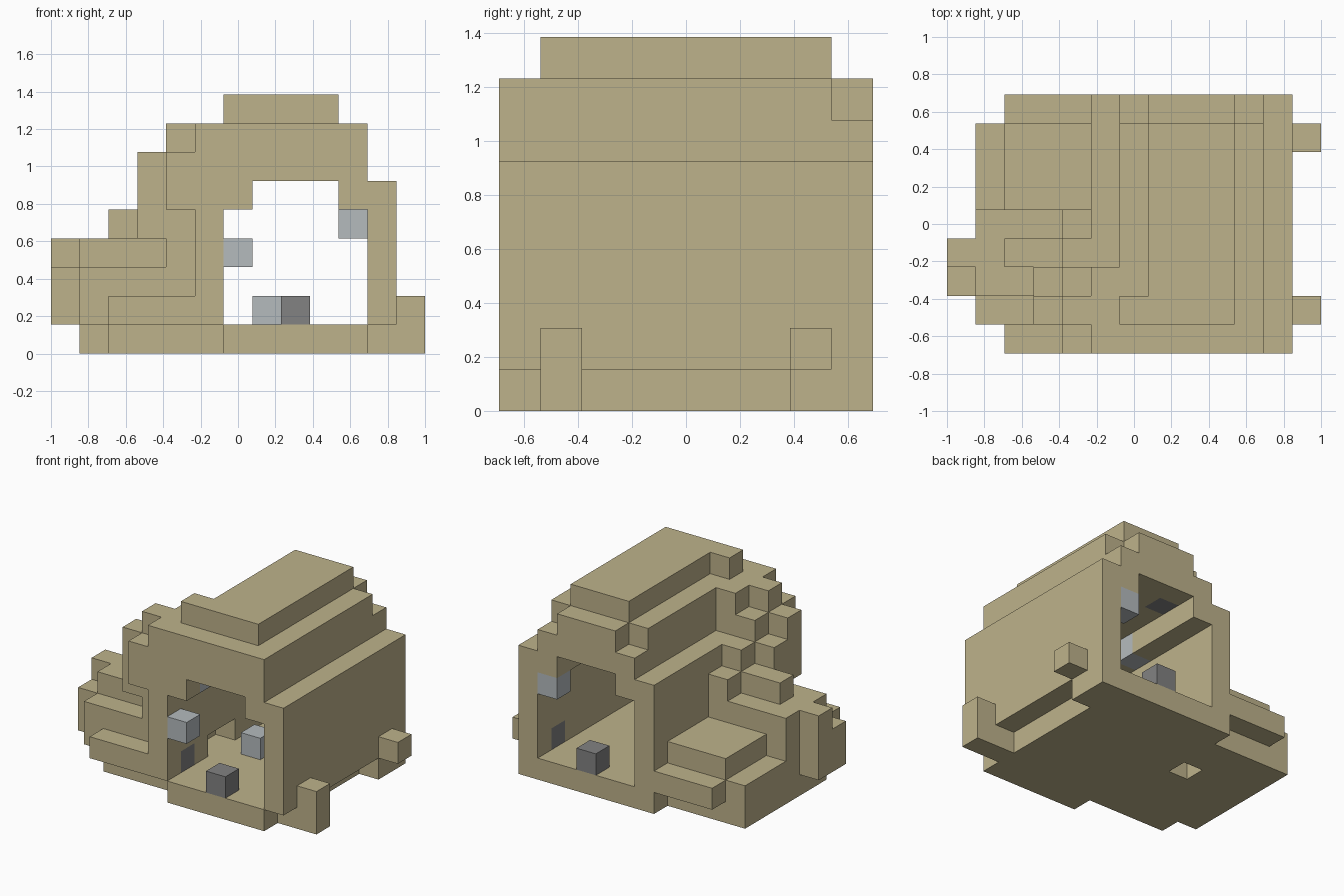
import bpy
import bmesh
from mathutils import Vector

if "Cube" in bpy.data.objects:
    bpy.data.objects.remove(bpy.data.objects["Cube"], do_unlink=True)

UNIT = 2 / 13                       # edge of one block
ORIGIN = Vector((-1, -9 * UNIT / 2, 0))
cells = {}                          # block position -> part name


def block_range(xs, ys, zs):
    return [(x, y, z) for x in range(*xs) for y in range(*ys) for z in range(*zs)]


def fill(part, xs, ys, zs):
    for c in block_range(xs, ys, zs):
        cells[c] = part


def carve(xs, ys, zs):
    for c in block_range(xs, ys, zs):
        cells.pop(c, None)


def material(name, colour):
    mat = bpy.data.materials.new(name)
    mat.use_nodes = True
    rgba = (*colour, 1)
    mat.diffuse_color = rgba
    bsdf = mat.node_tree.nodes["Principled BSDF"]
    bsdf.inputs["Base Color"].default_value = rgba
    bsdf.inputs["Roughness"].default_value = 0.9
    return mat


sand = material("sandstone", (0.515, 0.448, 0.258))
light = material("light_grey", (0.462, 0.497, 0.515))
dark = material("dark_grey", (0.223, 0.223, 0.223))

# Base slab with stepped outline
fill("base", (6, 11), (0, 1), (0, 1))
fill("base", (2, 11), (1, 2), (0, 1))
fill("base", (1, 11), (2, 8), (0, 1))
fill("base", (5, 11), (8, 9), (0, 1))
fill("base", (11, 12), (7, 9), (0, 1))
carve((4, 5), (5, 6), (0, 1))

# Main hull, stepping in towards the top
fill("hull", (5, 12), (0, 9), (1, 6))
fill("hull", (6, 11), (0, 9), (6, 7))
fill("hull", (7, 10), (0, 9), (7, 8))
fill("hull", (10, 11), (0, 8), (7, 8))
fill("hull", (6, 7), (0, 8), (7, 8))
fill("hull", (5, 6), (0, 3), (6, 8))

# Tunnel with a narrower crown, and a niche in its wall
carve((6, 11), (0, 9), (1, 5))
carve((7, 10), (0, 9), (5, 6))
carve((5, 6), (3, 5), (1, 2))

# Roof cap
fill("roof", (7, 10), (1, 8), (8, 9))
fill("roof", (6, 7), (1, 2), (8, 9))

# Lugs on the plain side wall
fill("front_lug", (11, 13), (1, 2), (0, 1))
fill("front_lug", (12, 13), (1, 2), (1, 2))
fill("back_lug", (12, 13), (7, 8), (1, 2))

# Front ledges
fill("front_ledge", (2, 5), (0, 1), (1, 2))
fill("front_ledge", (1, 4), (1, 2), (1, 3))

# Stepped crag climbing beside the tunnel
fill("crag", (4, 5), (0, 1), (5, 7))
fill("crag", (4, 5), (1, 2), (1, 8))
fill("crag", (3, 4), (1, 2), (4, 7))
fill("crag", (4, 5), (2, 3), (1, 7))
fill("crag", (3, 4), (2, 3), (4, 6))
fill("crag", (4, 5), (3, 4), (1, 6))
fill("crag", (2, 4), (3, 4), (4, 5))
fill("crag", (4, 5), (4, 5), (1, 5))

# Side shoulder
fill("shoulder", (0, 1), (2, 3), (1, 3))
fill("shoulder", (1, 4), (2, 3), (1, 4))
fill("shoulder", (0, 4), (3, 4), (1, 4))
fill("shoulder", (1, 4), (4, 5), (1, 4))

# Back terraces
fill("back_terrace", (2, 5), (5, 8), (1, 3))
fill("back_terrace", (1, 2), (5, 8), (1, 2))
fill("back_terrace", (2, 5), (8, 9), (1, 2))

# Grey stones standing in or set flush into the tunnel
for c in [(6, 0, 3), (7, 4, 1), (10, 8, 4), (6, 4, 5), (6, 1, 5)]:
    cells[c] = "light_stones"
for c in [(8, 0, 1), (8, 8, 1), (5, 1, 1), (11, 7, 1), (7, 7, 6)]:
    cells[c] = "dark_stones"


def build(part, mat):
    """Make one part, keeping only the block faces open to the air."""
    bm = bmesh.new()
    for c in [c for c, p in cells.items() if p == part]:
        centre = Vector(c) + Vector((0.5, 0.5, 0.5))
        for axis in range(3):
            for sign in (-1, 1):
                n = Vector((0, 0, 0))
                n[axis] = sign
                if tuple(int(v) for v in Vector(c) + n) in cells:
                    continue
                u = Vector((0, 0, 0))
                u[(axis + 1) % 3] = 0.5
                w = n.cross(u)
                mid = centre + n / 2
                corners = (mid - u - w, mid + u - w, mid + u + w, mid - u + w)
                bm.faces.new([bm.verts.new(ORIGIN + p * UNIT) for p in corners])
    bmesh.ops.remove_doubles(bm, verts=bm.verts, dist=UNIT / 100)
    bmesh.ops.dissolve_limit(bm, angle_limit=0.01, verts=bm.verts, edges=bm.edges)
    mesh = bpy.data.meshes.new(part)
    bm.to_mesh(mesh)
    bm.free()
    mesh.materials.append(mat)
    bpy.context.collection.objects.link(bpy.data.objects.new(part, mesh))


stones = {"light_stones": light, "dark_stones": dark}
for part in sorted(set(cells.values())):
    build(part, stones.get(part, sand))
